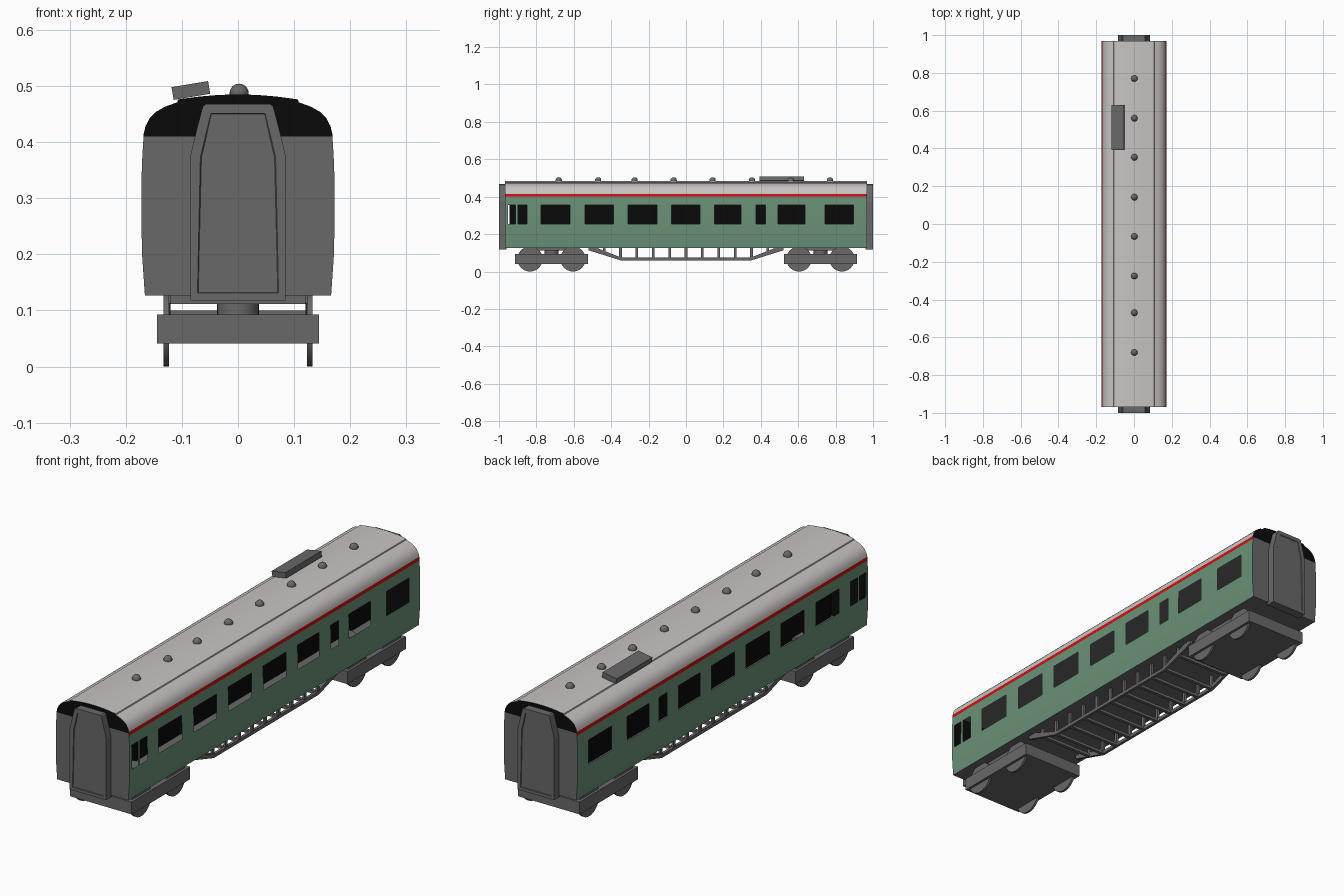
import bpy, bmesh, math
from mathutils import Matrix

if "Cube" in bpy.data.objects:
    bpy.data.objects.remove(bpy.data.objects["Cube"])


def material(name, rgb):
    m = bpy.data.materials.new(name)
    m.diffuse_color = (*rgb, 1)
    m.use_nodes = True
    m.node_tree.nodes["Principled BSDF"].inputs["Base Color"].default_value = m.diffuse_color
    return m


GREY = material("mid_grey", (0.14, 0.14, 0.14))
GREEN = material("green_paint", (0.145, 0.285, 0.185))
RED = material("red_stripe", (0.62, 0.006, 0.006))
ROOF = material("pale_roof", (0.58, 0.55, 0.54))
BLACK = material("black", (0.003, 0.003, 0.003))


def make(name, verts, faces, mats, ids=None, closed=False, smooth=False):
    me = bpy.data.meshes.new(name)
    me.from_pydata(verts, [], faces)
    for m in mats:
        me.materials.append(m)
    if ids:
        for p, i in zip(me.polygons, ids):
            p.material_index = i
    bm = bmesh.new()
    bm.from_mesh(me)
    bmesh.ops.remove_doubles(bm, verts=bm.verts, dist=1e-5)
    if closed:
        bmesh.ops.recalc_face_normals(bm, faces=bm.faces)
    bm.to_mesh(me)
    bm.free()
    ob = bpy.data.objects.new(name, me)
    bpy.context.collection.objects.link(ob)
    if smooth:
        bpy.ops.object.select_all(action='DESELECT')
        ob.select_set(True)
        bpy.context.view_layer.objects.active = ob
        bpy.ops.object.shade_smooth_by_angle(angle=math.radians(35))
    return ob


def prism(name, profile, a, b, place, mat, smooth=False):
    """Closed extrusion: place(p, q, t) maps a profile point and depth to xyz."""
    n = len(profile)
    verts = [place(p, q, t) for t in (a, b) for p, q in profile]
    faces = [list(range(n)), list(range(n, 2 * n))]
    faces += [(i, (i + 1) % n, n + (i + 1) % n, n + i) for i in range(n)]
    return make(name, verts, faces, [mat], closed=True, smooth=smooth)


def along_x(p, q, t): return (t, p, q)
def along_y(p, q, t): return (p, t, q)
def along_z(p, q, t): return (p, q, t)


def box(name, x0, x1, y0, y1, z0, z1, mat):
    return prism(name, [(x0, z0), (x1, z0), (x1, z1), (x0, z1)], y0, y1, along_y, mat)


def circle(cx, cy, r, n=32):
    return [(cx + r * math.cos(2 * math.pi * i / n), cy + r * math.sin(2 * math.pi * i / n)) for i in range(n)]


L = 0.968
# side wall section (half width, height) and roof section
WALL = [(0.166, 0.127), (0.171, 0.2), (0.172, 0.253), (0.1715, 0.355), (0.169, 0.4), (0.168, 0.415)]
ROOF_HALF = [(0.168, 0.415), (0.165, 0.428), (0.157, 0.443), (0.146, 0.454), (0.13, 0.463),
             (0.108, 0.471), (0.107, 0.476), (0.07, 0.481), (0.035, 0.484), (0, 0.485)]
WINDOWS = [(-.953, -.912), (-.898, -.85), (-.775, -.62), (-.54, -.388), (-.31, -.155), (-.077, .075),
           (.153, .295), (.373, .425), (.493, .637), (.743, .895)]

# side walls with open windows and a red waist stripe below the roof
cuts = sorted([-L, L] + [v for w in WINDOWS for v in w])
for s, side in ((1, "right"), (-1, "left")):
    verts, faces, ids = [], [], []
    for (x0, z0), (x1, z1) in zip(WALL, WALL[1:]):
        for y0, y1 in zip(cuts, cuts[1:]):
            if abs(z0 - 0.253) < 1e-6 and (y0, y1) in WINDOWS:
                continue
            k = len(verts)
            verts += [(s * x0, y0, z0), (s * x0, y1, z0), (s * x1, y1, z1), (s * x1, y0, z1)]
            faces.append((k, k + 1, k + 2, k + 3)[::s])
            ids.append(1 if z0 > 0.39 else 0)
    make(side + "_side_wall", verts, faces, [GREEN, RED], ids, smooth=True)

# roof skin
arc = ROOF_HALF + [(-x, z) for x, z in ROOF_HALF[-2::-1]]
n = len(arc)
make("roof", [(x, y, z) for y in (-L, L) for x, z in arc],
     [(i, n + i, n + i + 1, i + 1) for i in range(n - 1)], [ROOF], smooth=True)

# end walls, black roof ends and gangways
low = [(x, z) for x, z in WALL[:-1]] + [(0.168, 0.41)]
low = low + [(-x, z) for x, z in low[::-1]]
top = [(0.168, 0.41)] + arc + [(-0.168, 0.41)]
gang = [(0.085, 0.118), (0.085, 0.375), (0.078, 0.405), (0.063, 0.463), (0.057, 0.468)]
gang = gang + [(-x, z) for x, z in gang[::-1]]
for s, end in ((-1, "front"), (1, "back")):
    for name, prof, mat in (("_end_wall", low, GREY), ("_roof_end", top, BLACK)):
        make(end + name, [(x, s * L, z) for x, z in prof], [list(range(len(prof)))[::-s]], [mat])
    g = prism(end + "_gangway", gang, s * 0.96, s * 1.0, along_y, GREY)
    bm = bmesh.new()
    bm.from_mesh(g.data)
    face = [f for f in bm.faces if f.normal.y * s > 0.9]
    bmesh.ops.inset_region(bm, faces=face, thickness=0.018, depth=0)
    bmesh.ops.inset_region(bm, faces=face, thickness=0.002, depth=-0.003)
    bm.to_mesh(g.data)
    bm.free()
    box(end + "_inner_end", -0.165, 0.165, s * 0.957, s * 0.96, 0.13, 0.403, BLACK)

# interior floor, ceiling and central partition
box("floor", -0.166, 0.166, -L, L, 0.127, 0.13, GREY)
box("ceiling", -0.166, 0.166, -0.965, 0.965, 0.403, 0.407, GREY)
box("partition", -0.015, -0.01, -0.945, 0.955, 0.13, 0.403, BLACK)

# roof vents
for i, y in enumerate((-.68, -.47, -.275, -.066, .142, .353, .56, .77)):
    me = bpy.data.meshes.new("roof_vent")
    bm = bmesh.new()
    bmesh.ops.create_uvsphere(bm, u_segments=20, v_segments=12, radius=0.017)
    for f in bm.faces:
        f.smooth = True
    bm.to_mesh(me)
    bm.free()
    me.materials.append(GREY)
    ob = bpy.data.objects.new("roof_vent_%d" % i, me)
    ob.location = (0.002, y, 0.487)
    bpy.context.collection.objects.link(ob)

# tilted roof box
hatch = box("roof_box", -0.033, 0.033, -0.119, 0.119, -0.0115, 0.0115, GREY)
hatch.data.transform(Matrix.Translation((-0.084, 0.512, 0.492)) @ Matrix.Rotation(math.radians(-9.5), 4, 'Y'))

# bogies
for yc, end in ((-0.719, "front"), (0.719, "back")):
    box(end + "_bogie_frame", -0.144, 0.144, yc - 0.195, yc + 0.195, 0.041, 0.093, GREY)
    prism(end + "_bogie_pivot", circle(0, yc, 0.037), 0.09, 0.14, along_z, GREY, True)
    box(end + "_bolster", -0.12, 0.12, yc - 0.08, yc + 0.08, 0.111, 0.128, GREY)
    for dy in (-0.115, 0.115):
        for s in (-1, 1):
            prism(end + "_wheel", circle(yc + dy, 0.067, 0.067), s * 0.123, s * 0.133, along_x, GREY, True)

# underframe truss: side rails, posts and cross bars
rail = [(-.52, .127), (-.52, .113), (-.35, .06), (.35, .06), (.52, .113), (.52, .127),
        (.48, .127), (.345, .074), (-.345, .074), (-.48, .127)]
for s, side in ((-1, "left"), (1, "right")):
    # built in three convex pieces
    for part, idx in (("front", (0, 1, 2, 8, 9)), ("middle", (2, 3, 7, 8)), ("back", (3, 4, 5, 6, 7))):
        prism(side + "_truss_" + part, [rail[i] for i in idx], s * 0.12, s * 0.132, along_x, GREY)
for i in range(-5, 6):
    y = i * 0.0875
    z = 0.06 if abs(y) < 0.36 else 0.06 + (abs(y) - 0.35) * 0.31
    for s in (-1, 1):
        box("truss_post", s * 0.121, s * 0.131, y - 0.007, y + 0.007, z + 0.003, 0.127, GREY)
    box("truss_cross_bar", -0.122, 0.122, y - 0.007, y + 0.007, z + 0.001, z + 0.013, GREY)
